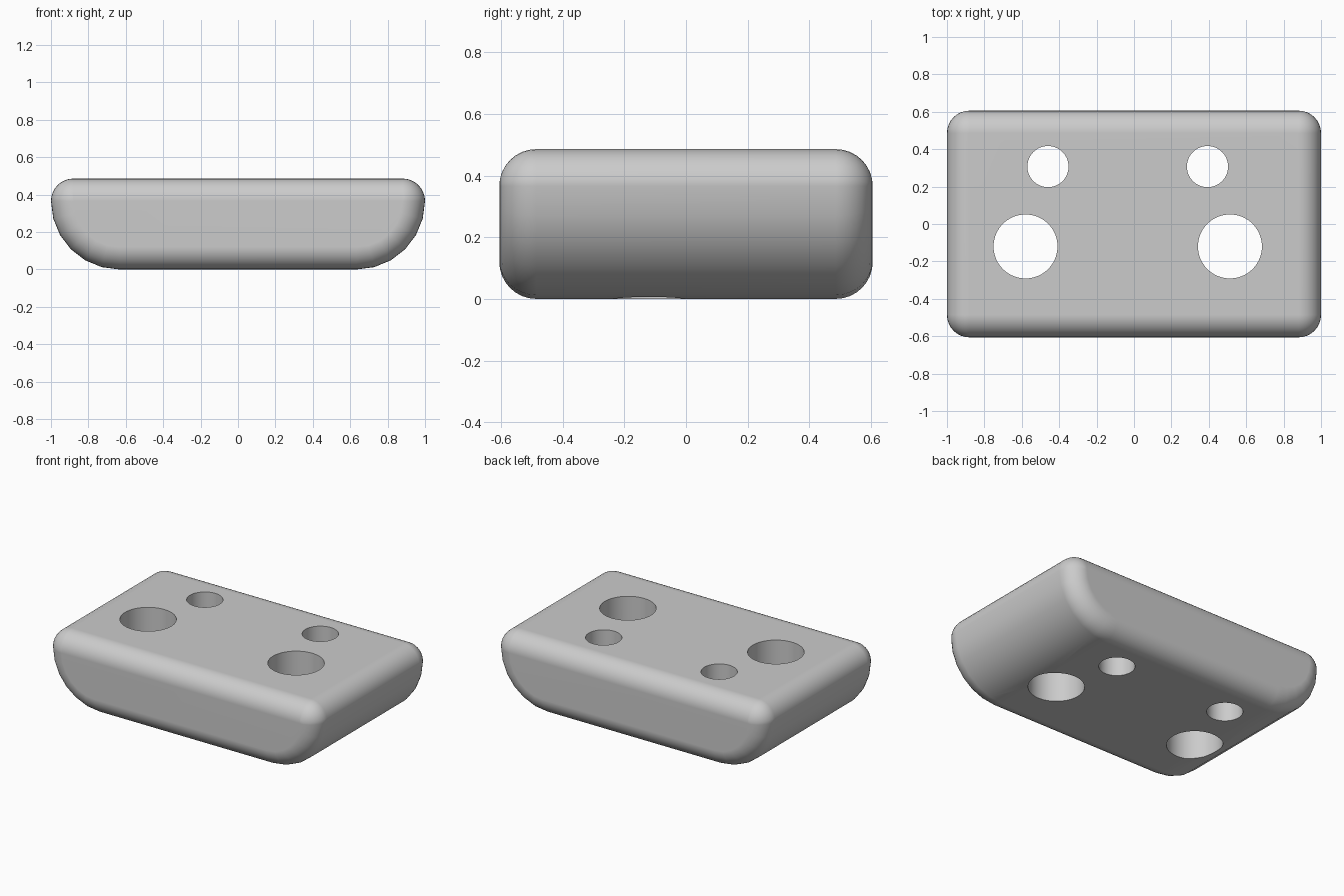
import bpy, bmesh
from math import sin, cos, pi

HEIGHT, HALF_X, HALF_Y = 0.486, 1.0, 0.606
FILLET = 0.12               # small edge radius
BELLY = HEIGHT - FILLET     # large lower radius, meeting the fillet
BELLY_STEPS, FILLET_STEPS = 6, 8

default = bpy.data.objects.get("Cube")
if default:
    bpy.data.objects.remove(default, do_unlink=True)

grey = bpy.data.materials.new("plain grey")
grey.use_nodes = True
colour = (0.6, 0.6, 0.6, 1)
grey.diffuse_color = colour
grey.node_tree.nodes["Principled BSDF"].inputs["Base Color"].default_value = colour


def add_object(name, bm):
    bmesh.ops.recalc_face_normals(bm, faces=bm.faces)
    mesh = bpy.data.meshes.new(name)
    bm.to_mesh(mesh)
    bm.free()
    mesh.materials.append(grey)
    obj = bpy.data.objects.new(name, mesh)
    bpy.context.collection.objects.link(obj)
    return obj


def quarter(steps, first=0):
    """Angles of a quarter turn."""
    return [i / steps * pi / 2 for i in range(first, steps + 1)]


def section(inset):
    """Boat-shaped outline in x and z, shrunk inwards by inset."""
    big, small = BELLY - inset, FILLET - inset
    half = [(HALF_X - BELLY + big * sin(a), BELLY - big * cos(a))
            for a in quarter(BELLY_STEPS)]
    half += [(HALF_X - FILLET + small * cos(a), BELLY + small * sin(a))
             for a in quarter(FILLET_STEPS, 1)]
    return half + [(-x, z) for x, z in reversed(half)]


# Body: outline lofted from front to back with rounded ends
ends = [(HALF_Y - FILLET * (1 - sin(a)), FILLET * (1 - cos(a)))
        for a in quarter(FILLET_STEPS)]
stations = [(-y, d) for y, d in reversed(ends)] + ends

bm = bmesh.new()
rings = [[bm.verts.new((x, y, z)) for x, z in section(d)] for y, d in stations]
for r0, r1 in zip(rings, rings[1:]):
    for i in range(len(r0)):
        j = (i + 1) % len(r0)
        bm.faces.new((r0[i], r0[j], r1[j], r1[i]))
for ring in (rings[0], rings[-1]):
    bm.faces.new(ring)
bmesh.ops.remove_doubles(bm, verts=bm.verts, dist=0.0002)
body = add_object("rounded_block", bm)

# Four vertical through holes: x, y, radius
bm = bmesh.new()
for x, y, r in ((-0.46, 0.307, 0.11), (0.393, 0.307, 0.11),
                (-0.58, -0.12, 0.171), (0.513, -0.12, 0.171)):
    new = bmesh.ops.create_cone(bm, cap_ends=True, segments=64,
                                radius1=r, radius2=r, depth=2)
    bmesh.ops.translate(bm, verts=new["verts"], vec=(x, y, 0.2))
cutter = add_object("hole_cutter", bm)
cutter.hide_render = True

cut = body.modifiers.new("holes", 'BOOLEAN')
cut.operation = 'DIFFERENCE'
cut.solver = 'EXACT'
cut.object = cutter
bpy.ops.object.select_all(action='DESELECT')
body.select_set(True)
bpy.context.view_layer.objects.active = body
bpy.ops.object.modifier_apply(modifier=cut.name)
bpy.data.objects.remove(cutter, do_unlink=True)

# Smooth fillets, crisp hole rims and clean flat faces
bpy.ops.object.shade_smooth_by_angle(angle=pi / 6)
weighted = body.modifiers.new("flat faces", 'WEIGHTED_NORMAL')
weighted.keep_sharp = True
